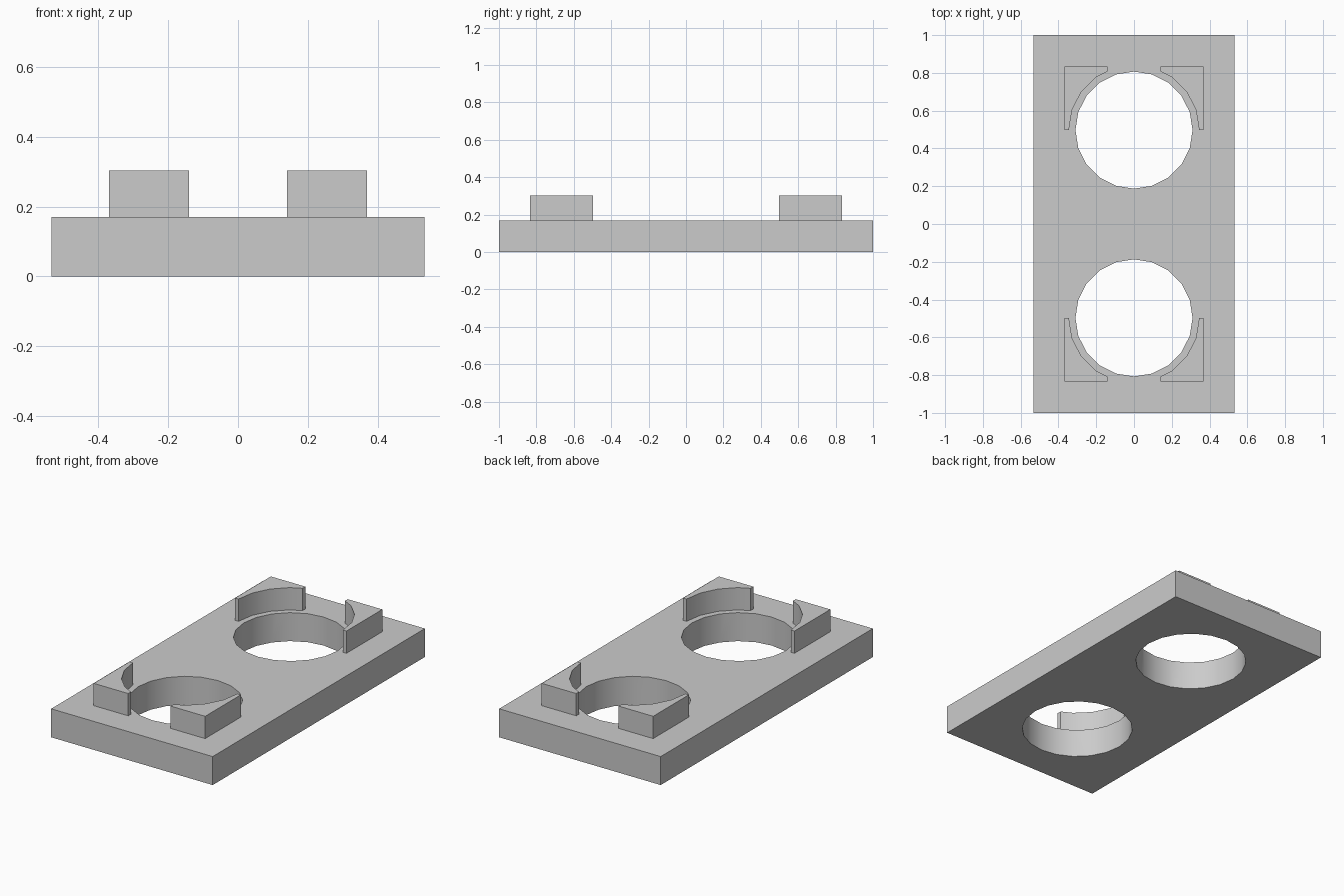
import bpy, bmesh
from math import cos, sin, pi, radians

cube = bpy.data.objects.get("Cube")
if cube:
    bpy.data.objects.remove(cube, do_unlink=True)

PLATE_TOP, GUIDE_TOP = 0.17, 0.303
HALF_WIDTH, HALF_LENGTH = 0.533, 1.0
HOLE_Y, HOLE_R, SIDES = 0.497, 0.31, 20
GUIDE_R, GUIDE_X, GUIDE_Y, GUIDE_END = 0.345, 0.368, 0.835, 0.14

grey = bpy.data.materials.new("plain_grey")
grey.use_nodes = True
colour = (0.6, 0.6, 0.6, 1)
grey.diffuse_color = colour
grey.node_tree.nodes["Principled BSDF"].inputs["Base Color"].default_value = colour


def prism(name, outline, z0, z1):
    """Extrude a flat outline between two heights."""
    bm = bmesh.new()
    face = bm.faces.new([bm.verts.new((x, y, z0)) for x, y in outline])
    top = bmesh.ops.extrude_face_region(bm, geom=[face], use_keep_orig=True)
    verts = [g for g in top["geom"] if isinstance(g, bmesh.types.BMVert)]
    bmesh.ops.translate(bm, verts=verts, vec=(0, 0, z1 - z0))
    bmesh.ops.recalc_face_normals(bm, faces=bm.faces[:])
    mesh = bpy.data.meshes.new(name)
    bm.to_mesh(mesh)
    bm.free()
    mesh.materials.append(grey)
    obj = bpy.data.objects.new(name, mesh)
    bpy.context.collection.objects.link(obj)
    return obj


def arc(radius, count):
    step = 2 * pi / SIDES
    return [(radius * cos(i * step), radius * sin(i * step)) for i in range(count)]


def smooth(obj):
    bpy.ops.object.select_all(action='DESELECT')
    obj.select_set(True)
    bpy.context.view_layer.objects.active = obj
    bpy.ops.object.shade_smooth_by_angle(angle=radians(30))


# Base plate with two round through holes
w, l = HALF_WIDTH, HALF_LENGTH
plate = prism("base_plate", [(-w, -l), (w, -l), (w, l), (-w, l)], 0, PLATE_TOP)
cutters = []
for sy in (-1, 1):
    circle = [(x, y + sy * HOLE_Y) for x, y in arc(HOLE_R, SIDES)]
    cutter = prism("hole_cutter", circle, -0.1, PLATE_TOP + 0.1)
    cutter.hide_render = True
    cutters.append(cutter)
    mod = plate.modifiers.new("hole", 'BOOLEAN')
    mod.operation, mod.solver, mod.object = 'DIFFERENCE', 'EXACT', cutter
bpy.context.view_layer.objects.active = plate
for mod in list(plate.modifiers):
    bpy.ops.object.modifier_apply(modifier=mod.name)
for cutter in cutters:
    bpy.data.objects.remove(cutter, do_unlink=True)
smooth(plate)

# Corner guides: square outside, concave arc inside, trimmed at the inner end
points = arc(GUIDE_R, 5)
(xa, ya), (xb, yb) = points[3], points[4]
t = (xa - GUIDE_END) / (xa - xb)
outline = points[:4] + [(GUIDE_END, ya + t * (yb - ya))]
outline = [(x, y + HOLE_Y) for x, y in outline]
outline += [(GUIDE_END, GUIDE_Y), (GUIDE_X, GUIDE_Y), (GUIDE_X, HOLE_Y)]
for sx, side in ((-1, "right"), (1, "left")):
    for sy, end in ((-1, "front"), (1, "back")):
        smooth(prism(f"{end}_{side}_corner_guide",
                     [(sx * x, sy * y) for x, y in outline], PLATE_TOP, GUIDE_TOP))
